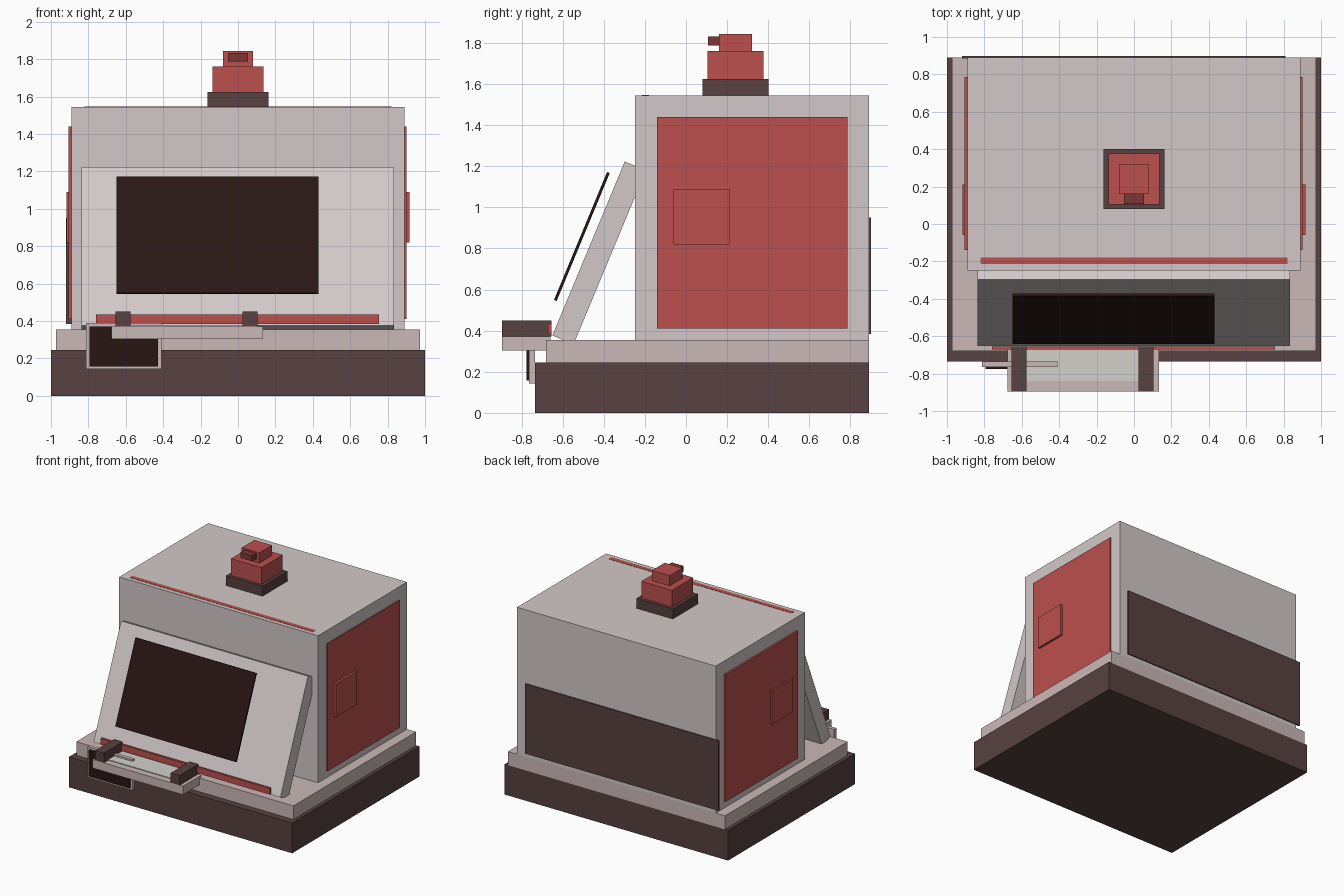
import bpy, bmesh
from math import atan2, hypot
from mathutils import Matrix, Vector

if "Cube" in bpy.data.objects:
    bpy.data.objects.remove(bpy.data.objects["Cube"])


def mat(name, r, g, b):
    m = bpy.data.materials.new(name)
    m.diffuse_color = (r, g, b, 1)
    m.use_nodes = True
    m.node_tree.nodes["Principled BSDF"].inputs["Base Color"].default_value = m.diffuse_color
    return m


BROWN = mat("dark_brown", 0.098, 0.053, 0.053)
PALE = mat("pale_shell", 0.65, 0.58, 0.58)
PINK = mat("dusty_pink", 0.60, 0.48, 0.48)
RED = mat("red", 0.50, 0.08, 0.075)
MAROON = mat("maroon", 0.205, 0.037, 0.035)
BLACK = mat("screen_black", 0.021, 0.008, 0.007)
CREAM = mat("cream", 0.65, 0.64, 0.60)


def add(name, bm, material):
    me = bpy.data.meshes.new(name)
    bm.to_mesh(me)
    bm.free()
    me.materials.append(material)
    ob = bpy.data.objects.new(name, me)
    bpy.context.collection.objects.link(ob)
    return ob


def box(name, x, y, z, material):
    """Box from (min, max) ranges."""
    bm = bmesh.new()
    size = Vector((x[1] - x[0], y[1] - y[0], z[1] - z[0]))
    centre = Vector((sum(x), sum(y), sum(z))) / 2
    bmesh.ops.create_cube(bm, size=1, matrix=Matrix.Translation(centre) @ Matrix.Diagonal(size).to_4x4())
    return add(name, bm, material)


def leaning_slab(name, x, low, high, thick, material):
    """Slab whose front face runs from low to high in (y, z)."""
    dy, dz = high[0] - low[0], high[1] - low[1]
    length = hypot(dy, dz)
    ob = box(name, x, (0, thick), (0, length), material)
    turn = Matrix.Rotation(-atan2(dy, dz), 4, 'X')
    ob.data.transform(Matrix.Translation((0, *low)) @ turn)
    return ob


# Stepped base and cabinet
box("base_plinth", (-1, 1), (-0.735, 0.89), (0, 0.245), BROWN)
box("base_step", (-0.972, 0.972), (-0.68, 0.89), (0.245, 0.355), PINK)
box("cabinet_body", (-0.89, 0.89), (-0.248, 0.89), (0.355, 1.545), PALE)
box("roof_strip", (-0.82, 0.82), (-0.215, -0.18), (1.53, 1.547), RED)
box("rear_panel", (-0.92, 0.81), (0.885, 0.899), (0.385, 0.95), BROWN)

# Side panels with small raised hatches
for side, s, edge in (("left", -1, 0.905), ("right", 1, 0.90)):
    box(side + "_side_panel", sorted((s * 0.885, s * edge)), (-0.14, 0.785), (0.41, 1.44), RED)
    box(side + "_hatch", sorted((s * 0.895, s * 0.918)), (-0.06, 0.212), (0.82, 1.09), RED)

# Leaning console with floating screen and lower trim
leaning_slab("console_slab", (-0.838, 0.835), (-0.65, 0.377), (-0.298, 1.223), 0.112, PALE)
leaning_slab("screen", (-0.65, 0.43), (-0.642, 0.55), (-0.384, 1.172), 0.014, BLACK)
box("console_trim", (-0.76, 0.755), (-0.672, -0.655), (0.385, 0.435), RED)

# Front shelf with two arms
box("shelf", (-0.677, 0.133), (-0.895, -0.66), (0.303, 0.372), PINK)
box("shelf_mat", (-0.62, 0.07), (-0.84, -0.66), (0.365, 0.378), CREAM)
for side, x in (("left", -0.614), ("right", 0.064)):
    box(side + "_shelf_arm", (x - 0.04, x + 0.04), (-0.895, -0.655), (0.372, 0.45), BROWN)

# Hanging plaque under the shelf
box("plaque_frame", (-0.812, -0.41), (-0.765, -0.735), (0.143, 0.39), PINK)
box("plaque_face", (-0.795, -0.428), (-0.775, -0.764), (0.158, 0.372), BLACK)

# Rooftop beacon
box("beacon_base", (-0.163, 0.163), (0.08, 0.402), (1.545, 1.625), BROWN)
box("beacon_body", (-0.137, 0.137), (0.105, 0.376), (1.625, 1.76), RED)
box("beacon_head", (-0.079, 0.079), (0.16, 0.322), (1.76, 1.843), RED)
box("beacon_snout", (-0.053, 0.053), (0.106, 0.165), (1.788, 1.832), MAROON)
